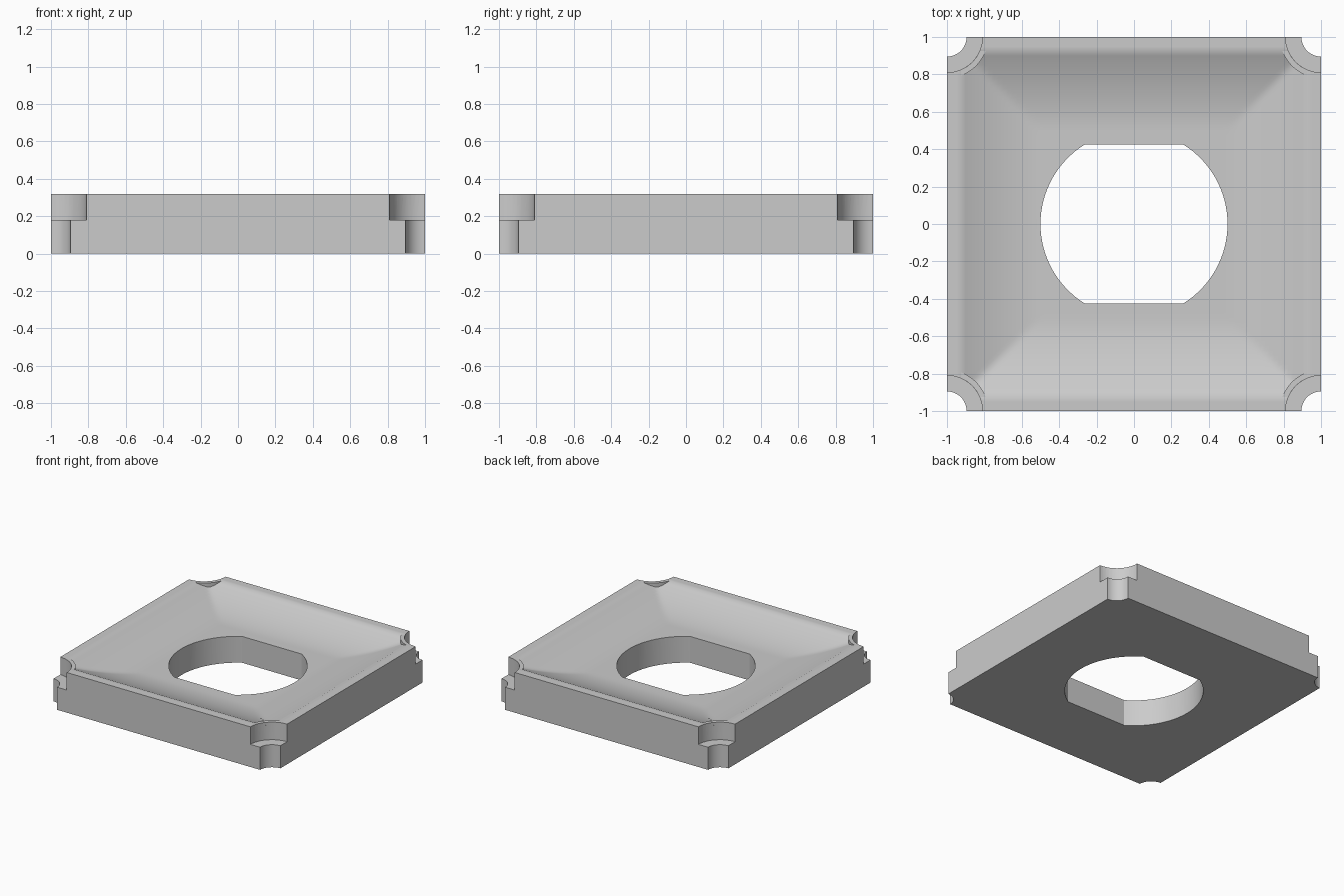
import bpy, bmesh, math

cube = bpy.data.objects.get("Cube")
if cube:
    bpy.data.objects.remove(cube, do_unlink=True)

TOP, SHELF, FLOOR = 0.32, 0.18, 0.21
BORE, COUNTERBORE, RIM = 0.105, 0.19, 0.22

grey = bpy.data.materials.new("plain grey")
grey.use_nodes = True
colour = (0.6, 0.6, 0.6, 1)
grey.diffuse_color = colour
grey.node_tree.nodes["Principled BSDF"].inputs["Base Color"].default_value = colour


def finish(name, bm):
    bmesh.ops.recalc_face_normals(bm, faces=bm.faces)
    mesh = bpy.data.meshes.new(name)
    bm.to_mesh(mesh)
    bm.free()
    mesh.materials.append(grey)
    obj = bpy.data.objects.new(name, mesh)
    bpy.context.collection.objects.link(obj)
    return obj


def prism(name, outline, low, high):
    bm = bmesh.new()
    face = bm.faces.new([bm.verts.new((x, y, low)) for x, y in outline])
    out = bmesh.ops.extrude_face_region(bm, geom=[face])["geom"]
    for v in out:
        if isinstance(v, bmesh.types.BMVert):
            v.co.z = high
    return finish(name, bm)


def arc(cx, cy, r, start, end, n):
    angles = [start + (end - start) * i / n for i in range(n + 1)]
    return [(cx + r * math.cos(a), cy + r * math.sin(a)) for a in angles]


def dish_height(x, y):
    # Flat border, then a mitred concave slope easing into the floor
    d = 1 - max(abs(x), abs(y))
    t = min(max((d - 0.075) / 0.42, 0), 1)
    return TOP - (TOP - FLOOR) * (1 - (1 - t) ** 1.8)


def smooth(obj):
    bpy.ops.object.select_all(action="DESELECT")
    obj.select_set(True)
    bpy.context.view_layer.objects.active = obj
    bpy.ops.object.shade_smooth_by_angle(angle=math.radians(30))


# Square plate with a dished top
bm = bmesh.new()
bmesh.ops.create_grid(bm, x_segments=80, y_segments=80, size=1)
top_verts = list(bm.verts)
rim_edges = [e for e in bm.edges if e.is_boundary]
walls = bmesh.ops.extrude_edge_only(bm, edges=rim_edges)["geom"]
base_edges = [e for e in walls if isinstance(e, bmesh.types.BMEdge)]
for v in top_verts:
    v.co.z = dish_height(v.co.x, v.co.y)
bmesh.ops.contextual_create(bm, geom=base_edges)
plate = finish("dished_plate", bm)

# Centre hole with two flat sides
a = math.asin(0.425 / 0.5)
hole = arc(0, 0, 0.5, -a, a, 32) + arc(0, 0, 0.5, math.pi - a, math.pi + a, 32)
cutters = [prism("centre_hole_cutter", hole, -0.1, 0.5)]

# Stepped corner bores, with a thin raised rim inside each
corners = [(1, 1, "back_left"), (-1, 1, "back_right"),
           (-1, -1, "front_right"), (1, -1, "front_left")]
for i, (x, y, side) in enumerate(corners):
    full = 2 * math.pi * 47 / 48
    cutters.append(prism("bore_cutter", arc(x, y, BORE, 0, full, 47), -0.1, 0.25))
    cutters.append(prism("counterbore_cutter", arc(x, y, COUNTERBORE, 0, full, 47), SHELF, 0.5))
    # The rim only spans the part of the arc that crosses the dish
    middle = math.pi * (1.25 + i / 2)
    start, end = middle - 0.45, middle + 0.45
    ring = arc(x, y, RIM, start, end, 12) + arc(x, y, COUNTERBORE, end, start, 12)
    smooth(prism(side + "_corner_rim", ring, SHELF, TOP))

bpy.context.view_layer.objects.active = plate
for cutter in cutters:
    mod = plate.modifiers.new("cut", "BOOLEAN")
    mod.operation = "DIFFERENCE"
    mod.solver = "EXACT"
    mod.object = cutter
    bpy.ops.object.modifier_apply(modifier=mod.name)
    bpy.data.objects.remove(cutter, do_unlink=True)
smooth(plate)
